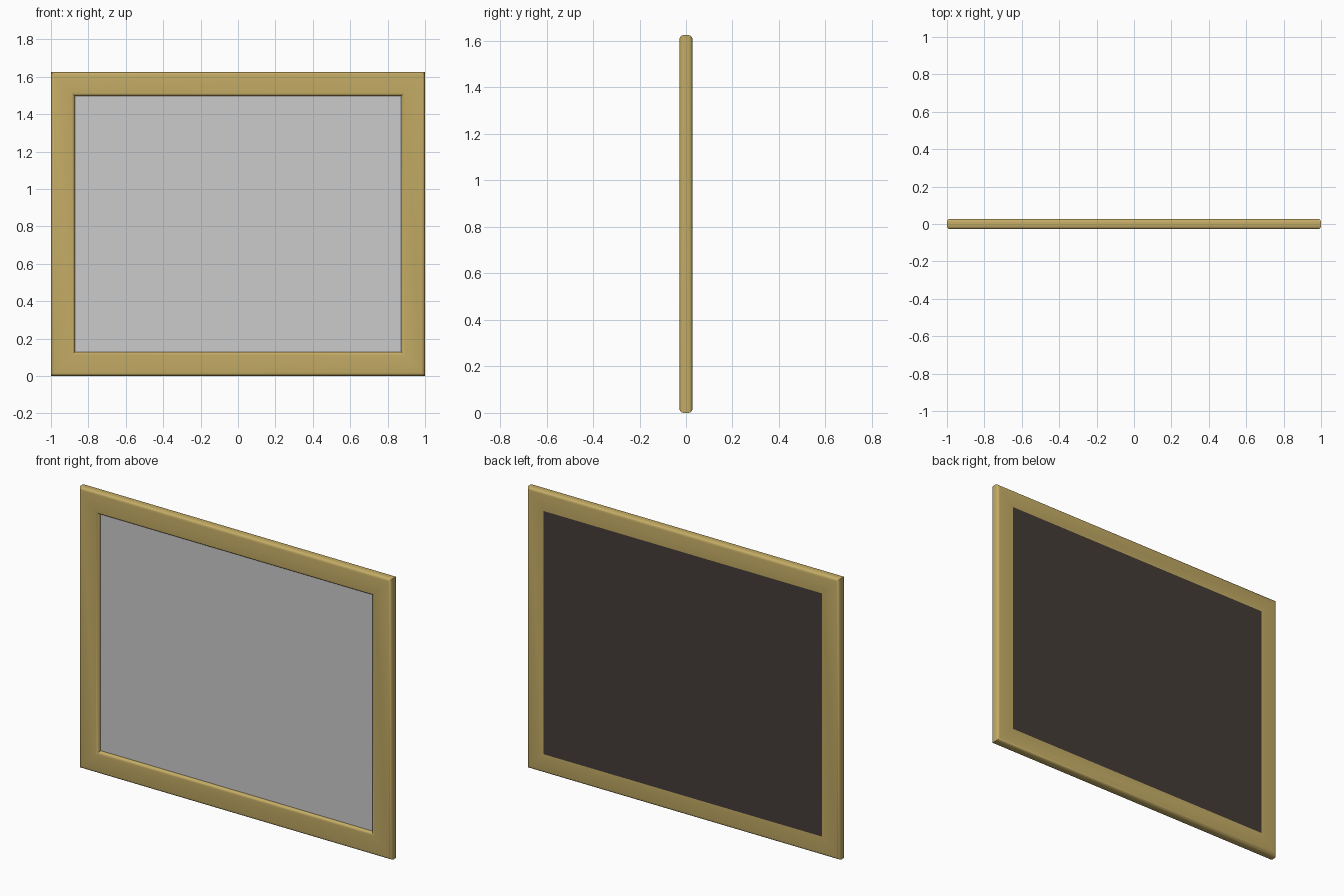
import bpy, bmesh, math

if "Cube" in bpy.data.objects:
    bpy.data.objects.remove(bpy.data.objects["Cube"])

W, H, D = 2.0, 1.625, 0.056    # outer width, height, depth
BAR, R = 0.128, 0.018          # bar width, edge rounding


def material(name, rgb):
    m = bpy.data.materials.new(name)
    m.diffuse_color = (*rgb, 1)
    m.use_nodes = True
    m.node_tree.nodes["Principled BSDF"].inputs["Base Color"].default_value = m.diffuse_color
    return m


def add_object(name, bm, mat=None):
    bmesh.ops.recalc_face_normals(bm, faces=bm.faces)
    me = bpy.data.meshes.new(name)
    bm.to_mesh(me)
    bm.free()
    ob = bpy.data.objects.new(name, me)
    bpy.context.collection.objects.link(ob)
    if mat:
        me.materials.append(mat)
    return ob


def slab(name, border, y0, y1, mat=None):
    """Box inset from the outer edge by border, between two depths."""
    bm = bmesh.new()
    bmesh.ops.create_cube(bm, size=1)
    bmesh.ops.scale(bm, verts=bm.verts, vec=(W - 2 * border, y1 - y0, H - 2 * border))
    bmesh.ops.translate(bm, verts=bm.verts, vec=(0, (y0 + y1) / 2, H / 2))
    return add_object(name, bm, mat)


def rounded_profile(steps=4):
    """Rounded rectangle as (inset from outer edge, depth)."""
    pts = []
    for k, (u, y) in enumerate([(BAR - R, D/2 - R), (R, D/2 - R), (R, R - D/2), (BAR - R, R - D/2)]):
        for i in range(steps + 1):
            a = math.pi / 2 * (k + i / steps)
            pts.append((u + R * math.cos(a), y + R * math.sin(a)))
    return pts


# mitred frame: rounded profile swept round the four corners
bm = bmesh.new()
rings = []
for sx, sz in [(-1, -1), (1, -1), (1, 1), (-1, 1)]:
    rings.append([bm.verts.new((sx * (W/2 - u), y, H/2 + sz * (H/2 - u)))
                  for u, y in rounded_profile()])
for a, b in zip(rings, rings[1:] + rings[:1]):
    n = len(a)
    for i in range(n):
        j = (i + 1) % n
        bm.faces.new((a[i], a[j], b[j], b[i]))
frame = add_object("frame", bm, material("gold_wood", (0.55, 0.41, 0.13)))
bpy.context.view_layer.objects.active = frame
frame.select_set(True)
bpy.ops.object.shade_smooth_by_angle(angle=math.radians(35))

# recessed picture and the dark backing flush with the rear
slab("picture", BAR - 0.01, -0.008, 0.004)
slab("backing", BAR - R, 0.006, D / 2, material("dark_backing", (0.06, 0.045, 0.04)))
